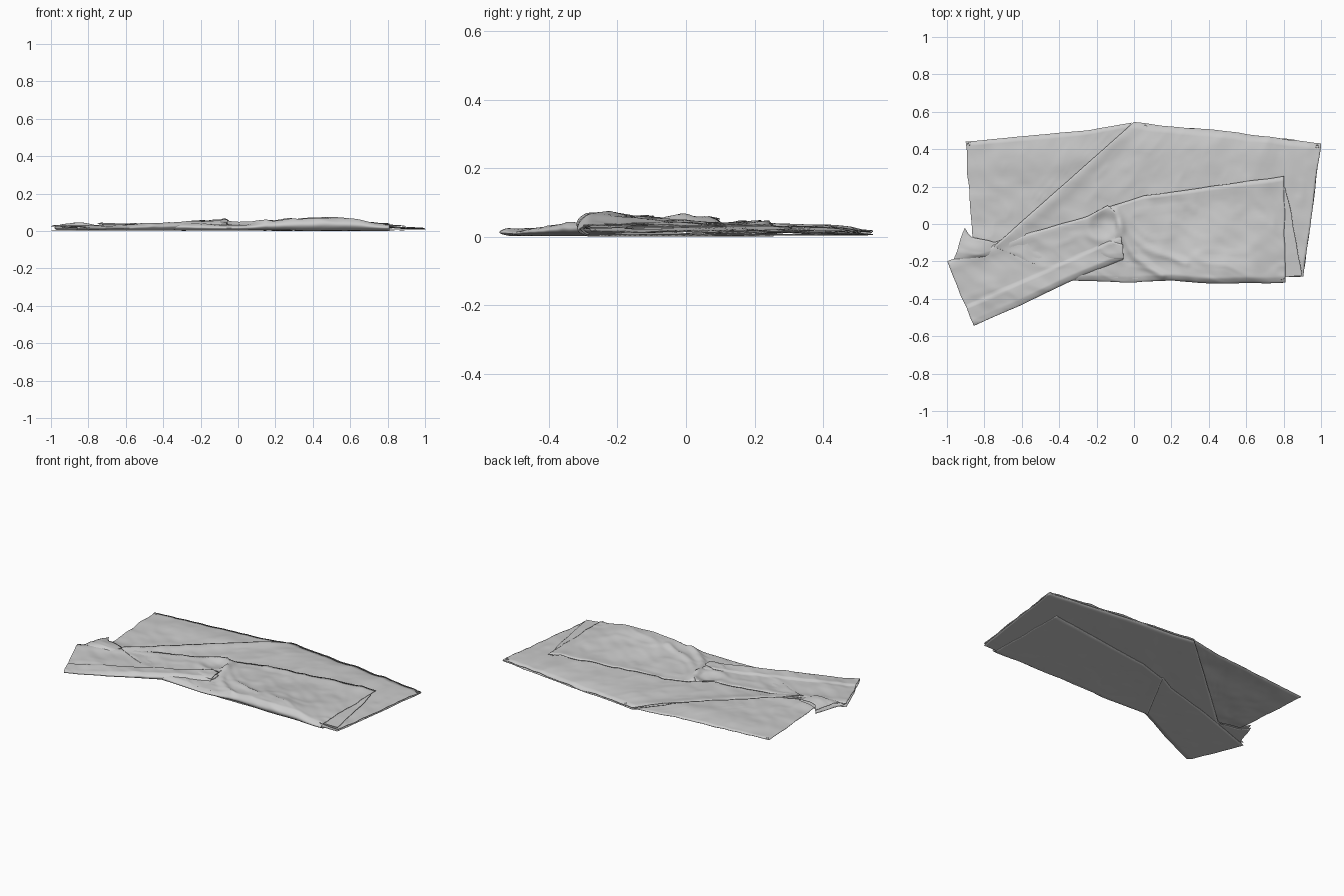
import bpy, math
from mathutils import Vector, noise

if "Cube" in bpy.data.objects:
    bpy.data.objects.remove(bpy.data.objects["Cube"])


def along(pts, t):
    """Point at fraction t of a polyline's length."""
    seg = [math.dist(a, b) for a, b in zip(pts, pts[1:])]
    d = t * sum(seg)
    for a, b, s in zip(pts, pts[1:], seg):
        if d <= s:
            return Vector(a).lerp(Vector(b), d / s)
        d -= s
    return Vector(pts[-1])


def smooth(a, b, x):
    t = min(1, max(0, (x - a) / (b - a)))
    return t * t * (3 - 2 * t)


def bump(x, y, cx, cy, sx, sy):
    return math.exp(-((x - cx) / sx) ** 2 - ((y - cy) / sy) ** 2)


def ridge(x, y, pts, width):
    """Soft ridge running along a polyline."""
    p, best = Vector((x, y)), 9
    for a, b in zip(pts, pts[1:]):
        a, b = Vector(a), Vector(b)
        t = min(1, max(0, (p - a).dot(b - a) / (b - a).length_squared))
        best = min(best, (p - a.lerp(b, t)).length)
    return math.exp(-(best / width) ** 2)


def wrinkle(x, y, seed):
    """Broad waves with finer creases running along the cloth."""
    a = noise.noise(Vector((x * 5 + y * 3, y * 8 - x * 3, seed)))
    b = noise.noise(Vector((x * 12, y * 16 + x * 8, seed + 5)))
    c = 1 - abs(noise.noise(Vector((x * 4 - y * 4, y * 9 + x * 4, seed + 8)))) * 4
    return a * 0.6 + b * 0.35 + max(0, c) * 0.3


def sheet(name, back, front, height, amp=0.003, fold=None, seed=0, n=90, m=40, fray=0.006):
    """Cloth ruled between two edges; fold = height of a layer turned under."""
    rows = [(1 - (1 - i / m) ** 2, 1) for i in range(m + 1)]
    if fold is not None:
        rows += [(v, -1) for v, _ in rows[-2::-1]]
    verts, faces = [], []
    for v, side in rows:
        for i in range(n + 1):
            a, b = along(back, i / n), along(front, i / n)
            p = a.lerp(b, v)
            j = noise.noise(Vector((p.x * 9, p.y * 9, seed + 20))) * fray
            x, y = p.x + j, p.y + j * 0.6
            z = height(x, y) + amp * wrinkle(x, y, seed)
            if fold is not None:
                s = min(1, (1 - v) * (b - a).length / 0.03) ** 0.5
                pucker = bump(x, y, -0.02, -0.1, 0.12, 0.13)   # hollow under the twist
                low = fold + 0.0015 * wrinkle(x, y, seed + 9) + 0.012 * pucker
                z = (z + low) / 2 + side * (z - low) / 2 * s
            verts.append((x, y, max(z, 0.002)))
    w = n + 1
    for r in range(len(rows) - 1):
        for i in range(n):
            k = r * w + i
            faces.append((k, k + w, k + w + 1, k + 1))
    me = bpy.data.meshes.new(name)
    me.from_pydata(verts, [], faces)
    ob = bpy.data.objects.new(name, me)
    bpy.context.collection.objects.link(ob)
    bpy.context.view_layer.objects.active = ob
    bpy.ops.object.select_all(action='DESELECT')
    ob.select_set(True)
    sol = ob.modifiers.new("cloth_thickness", 'SOLIDIFY')
    sol.thickness, sol.offset = 0.003, 0
    bpy.ops.object.shade_smooth_by_angle(angle=math.radians(50))
    return ob


# Shared relief: gathered twist in the middle
def twist(x, y):
    r = math.hypot(x + 0.16, y)
    return (0.010 * math.exp(-((r - 0.085) / 0.03) ** 2) - 0.014 * math.exp(-(r / 0.05) ** 2)
            + 0.012 * ridge(x, y, [(-0.1, 0.07), (-0.06, -0.06), (0, -0.17), (0.15, -0.28)], 0.02)
            + 0.007 * ridge(x, y, [(-0.08, 0), (0.05, -0.12), (0.28, -0.21)], 0.018))


diagonal = [(0, 0.545), (-0.4, 0.16), (-0.62, -0.02), (-0.8, -0.12)]


def left_z(x, y):
    return 0.009 + 0.012 * bump(x, y, -0.4, 0.35, 0.35, 0.1) + 0.006 * smooth(0.0, -0.1, y)


def right_z(x, y):
    edge = smooth(0.97, 0.6, x) * smooth(0.56, 0.42, y + abs(x) * 0.1)
    return 0.014 + 0.012 * edge + 0.012 * ridge(x, y, diagonal, 0.045) * edge


def panel_z(x, y):
    rim = smooth(0.82, 0.62, x)
    return (0.033 + rim * (0.004 + 0.032 * bump(x, y, 0.45, -0.27, 0.32, 0.2))
            - 0.012 * bump(x, y, -0.05, -0.3, 0.2, 0.12)
            + 0.005 * ridge(x, y, [(0.8, 0.24), (0.1, 0.15)], 0.03) + twist(x, y))


def strip_z(x, y):
    line = y + 0.04 - 0.45 * x          # turned-over lower half
    blend = smooth(-0.14, -0.07, x) * smooth(-0.13, -0.06, y)
    return (0.024 + 0.02 * smooth(-0.7, -0.1, x) + 0.008 * smooth(0.006, -0.006, line)
            + 0.007 * ridge(x, y, [(-0.2, 0.05), (-0.6, -0.08), (-0.97, -0.22)], 0.03)
            - 0.012 * smooth(-0.3, -0.52, y) + twist(x, y) * 0.8 - 0.009 * blend)


# Lower cloth layers
left_back = [(-0.9, 0.44), (-0.25, 0.5), (-0.01, 0.542)]
right_back = [(0, 0.545), (0.15, 0.525), (0.4, 0.505), (0.65, 0.475), (1.0, 0.43)]
right_front = [(-0.75, -0.12), (-0.4, -0.27), (0.1, -0.295), (0.905, -0.28)]
sheet("left_sheet", left_back, [(-0.865, -0.07), (-0.77, -0.09), (-0.66, -0.12), (-0.5, -0.05)],
      left_z, 0.007, seed=1)
sheet("right_base_sheet", right_back, right_front, lambda x, y: 0.006, 0.002, seed=2)
sheet("right_upper_sheet", right_back, right_front, right_z, 0.011, seed=3, n=120)

# Sliver of a fold beside the panel
sheet("side_pleat", [(0.77, 0.25), (0.812, 0.19)], [(0.78, -0.285), (0.9, -0.275)],
      lambda x, y: 0.031 - 0.05 * max(0, x - 0.81), 0.003, seed=4, n=16)

# Large panel rolled under at the front
sheet("folded_panel", [(-0.14, 0.09), (0.05, 0.15), (0.4, 0.2), (0.8, 0.255)],
      [(-0.35, -0.3), (0.0, -0.312), (0.2, -0.3), (0.42, -0.318), (0.81, -0.312)],
      panel_z, 0.011, fold=0.003, seed=5, n=110)

# Strip pulled out to the left
sheet("pulled_strip", [(-1.0, -0.2), (-0.6, -0.06), (-0.25, 0.04), (-0.14, 0.1), (-0.08, 0.05)],
      [(-0.855, -0.542), (-0.6, -0.43), (-0.35, -0.31), (-0.06, -0.19)],
      strip_z, 0.009, fold=0.004, seed=6, n=110, fray=0.009)

# Bunched flaps at the left end
sheet("left_flap", [(-0.905, -0.02), (-0.86, -0.065), (-0.75, -0.1), (-0.6, -0.05)],
      [(-0.98, -0.22), (-0.85, -0.19), (-0.62, -0.13)],
      lambda x, y: 0.022 + 0.022 * bump(x, y, -0.86, -0.13, 0.09, 0.07), 0.01, fold=0.006,
      seed=7, n=40, m=20, fray=0.015)

# Loose tuck over the twist
sheet("twist_tuck", [(-0.2, -0.12), (-0.13, -0.09), (-0.06, -0.11)],
      [(-0.2, -0.18), (-0.13, -0.19), (-0.055, -0.185)],
      lambda x, y: strip_z(x, y) + 0.008 * smooth(-0.21, -0.11, x) - 0.002, 0.009, fold=0.03,
      seed=6, n=30, m=16)

# Eyelets
for x, y, z in [(-0.88, 0.43, 0.011), (0.06, 0.52, 0.018), (0.98, 0.415, 0.016), (0.795, -0.29, 0.034)]:
    bpy.ops.mesh.primitive_torus_add(location=(x, y, z), major_radius=0.008, minor_radius=0.002,
                                     major_segments=16, minor_segments=6)
    bpy.context.object.name = "eyelet"
